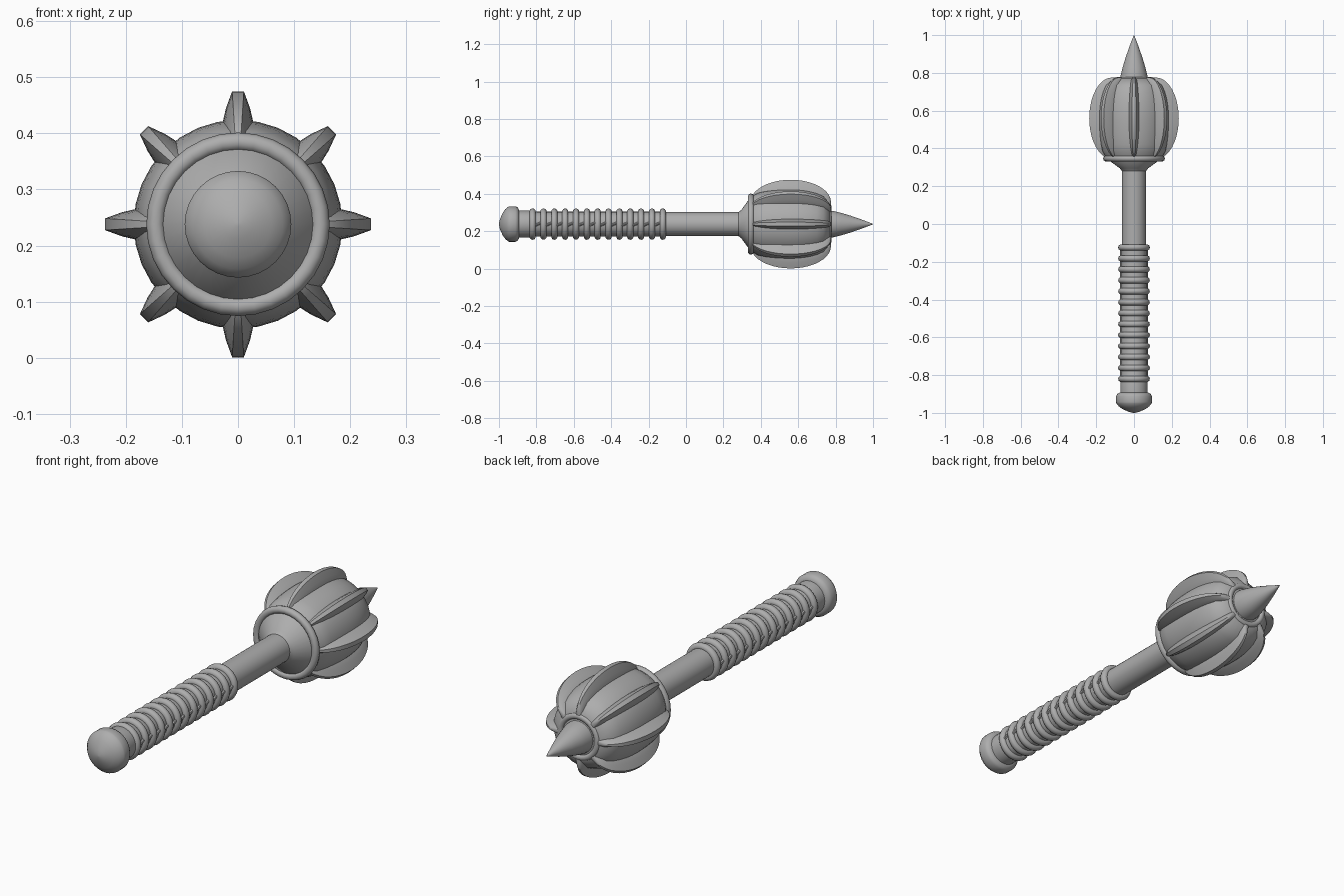
import bpy, bmesh, math
from mathutils import Matrix, Vector

old = bpy.data.objects.get("Cube")
if old:
    bpy.data.objects.remove(old, do_unlink=True)

AXIS_Z = 0.238   # height of the weapon's long axis

steel = bpy.data.materials.new("grey_steel")
steel.use_nodes = True
GREY = (0.42, 0.42, 0.42, 1)
steel.diffuse_color = GREY
steel.node_tree.nodes["Principled BSDF"].inputs["Base Color"].default_value = GREY


def finish(name, bm, angle=40):
    """Turn a bmesh into a smooth-shaded object on the weapon axis."""
    bmesh.ops.recalc_face_normals(bm, faces=bm.faces)
    mesh = bpy.data.meshes.new(name)
    bm.to_mesh(mesh)
    bm.free()
    mesh.materials.append(steel)
    ob = bpy.data.objects.new(name, mesh)
    ob.location.z = AXIS_Z
    bpy.context.collection.objects.link(ob)
    bpy.ops.object.select_all(action='DESELECT')
    ob.select_set(True)
    bpy.context.view_layer.objects.active = ob
    bpy.ops.object.shade_smooth_by_angle(angle=math.radians(angle))
    return ob


def skin(bm, rings, caps=True):
    """Join equal vertex loops into a tube."""
    loops = [[bm.verts.new(p) for p in ring] for ring in rings]
    for a, b in zip(loops, loops[1:]):
        for i in range(len(a)):
            j = (i + 1) % len(a)
            bm.faces.new((a[i], a[j], b[j], b[i]))
    if caps:
        bm.faces.new(loops[0])
        bm.faces.new(loops[-1])


def circle(y, r, n):
    return [(r * math.cos(a), y, r * math.sin(a))
            for a in (2 * math.pi * i / n for i in range(n))]


def lathe(name, profile, n=32, angle=40):
    bm = bmesh.new()
    skin(bm, [circle(y, r, n) for y, r in profile])
    return finish(name, bm, angle)


def torus(name, y, major, minor, n=32, m=10):
    bm = bmesh.new()
    rings = [circle(y + minor * math.sin(a), major + minor * math.cos(a), n)
             for a in (2 * math.pi * k / m for k in range(m + 1))]
    skin(bm, rings, caps=False)
    bmesh.ops.remove_doubles(bm, verts=bm.verts, dist=1e-5)
    return finish(name, bm, 60)


# Handle
lathe("shaft", [(-0.12, 0.064), (0.30, 0.064)])
lathe("grip_core", [(-0.9, 0.072), (-0.82, 0.072), (-0.8, 0.066), (-0.11, 0.066)])
lathe("pommel", [(-1.0, 0.004), (-0.995, 0.026), (-0.98, 0.06), (-0.966, 0.08),
                 (-0.95, 0.093), (-0.943, 0.095), (-0.912, 0.095), (-0.9, 0.089),
                 (-0.892, 0.075)])

# Grip rings, with small links bridging the grooves on both sides
RINGS, FIRST, STEP = 13, -0.82, 0.058
for k in range(RINGS):
    torus(f"grip_ring_{k + 1}", FIRST + k * STEP, 0.067, 0.017)

bm = bmesh.new()
for k in range(RINGS - 1):
    for side in (-1, 1):
        place = (Matrix.Translation((side * 0.067, FIRST + (k + 0.5) * STEP, 0))
                 @ Matrix.Rotation(0.4 * side, 4, 'X')
                 @ Matrix.Rotation(math.pi / 2, 4, 'X'))
        bmesh.ops.create_cone(bm, cap_ends=True, segments=8, radius1=0.007,
                              radius2=0.007, depth=0.045, matrix=place)
finish("grip_links", bm)

# Head
lathe("head_socket", [(0.28, 0.064), (0.295, 0.075), (0.34, 0.137), (0.36, 0.14)], angle=50)
torus("front_collar", 0.347, 0.147, 0.0165)
core = []
for k in range(13):
    s = -1 + k / 6
    low = 0.146 if s < 0 else 0.105
    core.append((0.56 + 0.21 * s, low + (0.186 - low) * math.sqrt(1 - s * s * 0.999)))
lathe("head_core", core)
torus("rear_collar", 0.765, 0.092, 0.014)
lathe("spike", [(0.76, 0.072), (0.785, 0.071), (0.83, 0.06), (0.88, 0.045),
                (0.94, 0.024), (0.985, 0.007), (1.0, 0.001)])

# Eight curved flanges, lens-shaped along the head and tapering outward
COUNT, STATIONS = 8, 20
for f in range(COUNT):
    turn = Matrix.Rotation(2 * math.pi * f / COUNT, 3, 'Y')
    rings = []
    for k in range(STATIONS + 1):
        s = -math.cos(math.pi * k / STATIONS)
        arch = math.sqrt(max(0, 1 - s * s))
        y = 0.56 + 0.215 * s
        foot = 0.09 + 0.05 * arch
        tip = 0.118 + 0.119 * arch
        w = 0.007 + 0.022 * arch
        half = [(w, foot), (w, foot + (tip - foot) * 0.35),
                (w * 0.75, foot + (tip - foot) * 0.68), (w * 0.36, tip)]
        section = half + [(-x, z) for x, z in reversed(half)]
        rings.append([turn @ Vector((x, y, z)) for x, z in section])
    bm = bmesh.new()
    skin(bm, rings)
    finish(f"flange_{f + 1}", bm)
